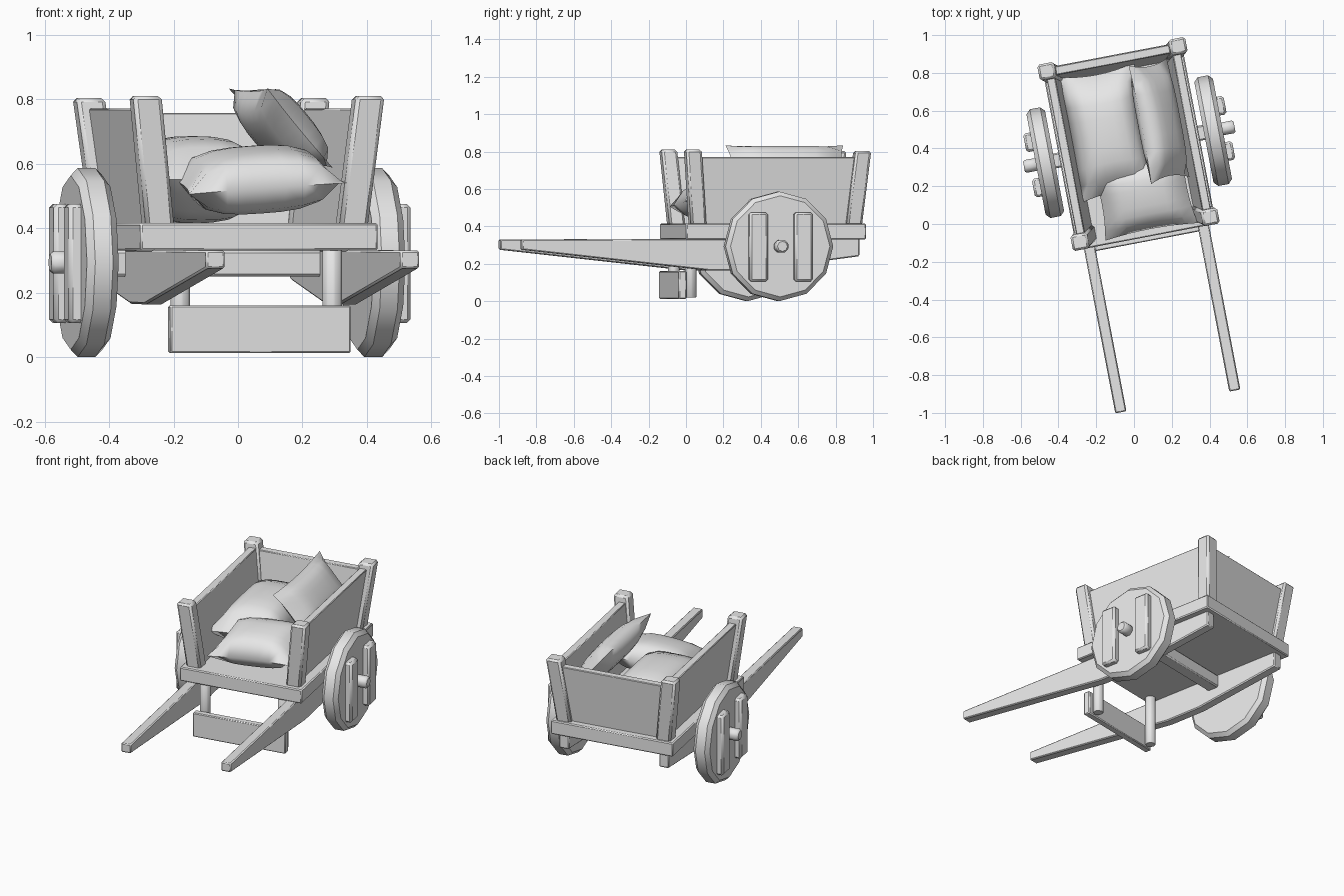
import bpy, bmesh, math
from mathutils import Matrix, Vector, Euler

cube = bpy.data.objects.get("Cube")
if cube:
    bpy.data.objects.remove(cube, do_unlink=True)

# The whole cart is turned a little about the vertical axis
PLACE = Matrix.Rotation(math.radians(10.8), 4, "Z") @ Matrix.Translation((0.052, 0, 0))

grey = bpy.data.materials.new("plain grey")
grey.use_nodes = True
grey.diffuse_color = (0.8, 0.8, 0.8, 1)
grey.node_tree.nodes["Principled BSDF"].inputs["Base Color"].default_value = (0.8, 0.8, 0.8, 1)


def finish(name, bm, bevel=0.0, angle=40):
    """Bevel the hard edges, shade and place the part."""
    bmesh.ops.recalc_face_normals(bm, faces=bm.faces)
    if bevel:
        hard = [e for e in bm.edges if e.calc_face_angle(0) > math.radians(40)]
        bmesh.ops.bevel(bm, geom=hard, offset=bevel, segments=1, affect="EDGES")
    mesh = bpy.data.meshes.new(name)
    bm.to_mesh(mesh)
    bm.free()
    mesh.materials.append(grey)
    obj = bpy.data.objects.new(name, mesh)
    bpy.context.collection.objects.link(obj)
    obj.matrix_world = PLACE
    bpy.ops.object.select_all(action="DESELECT")
    obj.select_set(True)
    bpy.context.view_layer.objects.active = obj
    bpy.ops.object.shade_smooth_by_angle(angle=math.radians(angle))
    return obj


def beam(name, low, high, width, depth, bevel=0.008):
    """Box from a bottom centre to a top centre; it may lean."""
    low, high = Vector(low), Vector(high)
    bm = bmesh.new()
    bmesh.ops.create_cube(bm, size=1)
    for v in bm.verts:
        c = low.lerp(high, v.co.z + 0.5)
        v.co = c + Vector((v.co.x * width, v.co.y * depth, 0))
    finish(name, bm, bevel)


def disc(name, centre, radius, length, sides, bevel, axis="Y"):
    bm = bmesh.new()
    turn = Matrix.Rotation(math.radians(90), 4, "Y") if axis == "Y" else Matrix()
    bmesh.ops.create_cone(bm, cap_ends=True, segments=sides, radius1=radius, radius2=radius,
                          depth=length, matrix=Matrix.Translation(centre) @ turn)
    finish(name, bm, bevel)


def handle(name, x):
    """Long shaft, deepest under the front of the tray."""
    profile = [(-0.966, 0.275), (-0.966, 0.33), (0.87, 0.335), (0.87, 0.24), (0.3, 0.165), (0.06, 0.163)]
    bm = bmesh.new()
    face = bm.faces.new([bm.verts.new((x - 0.03, y, z)) for y, z in profile])
    side = bmesh.ops.extrude_face_region(bm, geom=[face])["geom"]
    for v in side:
        if isinstance(v, bmesh.types.BMVert):
            v.co.x += 0.06
    finish(name, bm, 0.006)


def sack(name, centre, size, turn):
    """Pillow: two bulged grids joined at a pinched rim."""
    bm = bmesh.new()
    for side in (1, -1):
        grid = bmesh.ops.create_grid(bm, x_segments=8, y_segments=8, size=1)["verts"]
        for v in grid:
            x, y = v.co.x, v.co.y
            bulge = max(0, (1 - abs(x) ** 3) * (1 - abs(y) ** 3)) ** 0.55
            v.co = (x * (1 - 0.08 * (1 - y * y)) * size[0] / 2,
                    y * (1 - 0.08 * (1 - x * x)) * size[1] / 2,
                    side * bulge * size[2] / 2)
    bmesh.ops.remove_doubles(bm, verts=bm.verts, dist=0.0005)
    rot = Euler([math.radians(a) for a in turn]).to_matrix().to_4x4()
    bm.transform(Matrix.Translation(centre) @ rot)
    finish(name, bm, angle=75)


# Tray
MID = 0.41
beam("tray_floor", (0, MID, 0.33), (0, MID, 0.415), 0.75, 0.98, 0.006)
beam("back_wall", (0, 0.835, 0.41), (0, 0.875, 0.757), 0.66, 0.045, 0.004)
beam("axle", (0, 0.407, 0.25), (0, 0.407, 0.33), 0.86, 0.08)
beam("front_rest_board", (0, -0.082, 0.012), (0, -0.082, 0.16), 0.57, 0.042, 0.005)

for s, label in ((1, "left"), (-1, "right")):
    # Leaning walls and corner posts
    beam(label + "_wall", (s * 0.295, 0.42, 0.41), (s * 0.34, 0.42, 0.77), 0.045, 0.86, 0.004)
    beam(label + "_front_post", (s * 0.305, -0.005, 0.40), (s * 0.352, -0.04, 0.81), 0.09, 0.085, 0.012)
    beam(label + "_back_post", (s * 0.305, 0.84, 0.40), (s * 0.355, 0.882, 0.803), 0.09, 0.085, 0.012)
    # Shafts and front legs
    handle(label + "_handle", s * 0.307)
    disc(label + "_leg", (s * 0.24, -0.03, 0.177), 0.032, 0.315, 8, 0.004, "Z")
    # Wheels with two planks and a hub
    disc(label + "_wheel", (s * 0.4525, 0.407, 0.293), 0.293, 0.1, 12, 0.022)
    disc(label + "_hub", (s * 0.53, 0.407, 0.293), 0.038, 0.075, 8, 0.01)
    for d, end in ((-0.122, "front"), (0.122, "back")):
        beam(label + "_wheel_plank_" + end, (s * 0.515, 0.407 + d, 0.105),
             (s * 0.515, 0.407 + d, 0.475), 0.05, 0.1, 0.012)

# Load of sacks
sack("front_sack", (0.03, 0.14, 0.55), (0.5, 0.40, 0.2), (8, -4, 0))
sack("back_sack", (-0.10, 0.5, 0.55), (0.42, 0.68, 0.27), (0, 0, 0))
sack("leaning_sack", (0.18, 0.51, 0.71), (0.32, 0.64, 0.15), (0, 50, 0))
